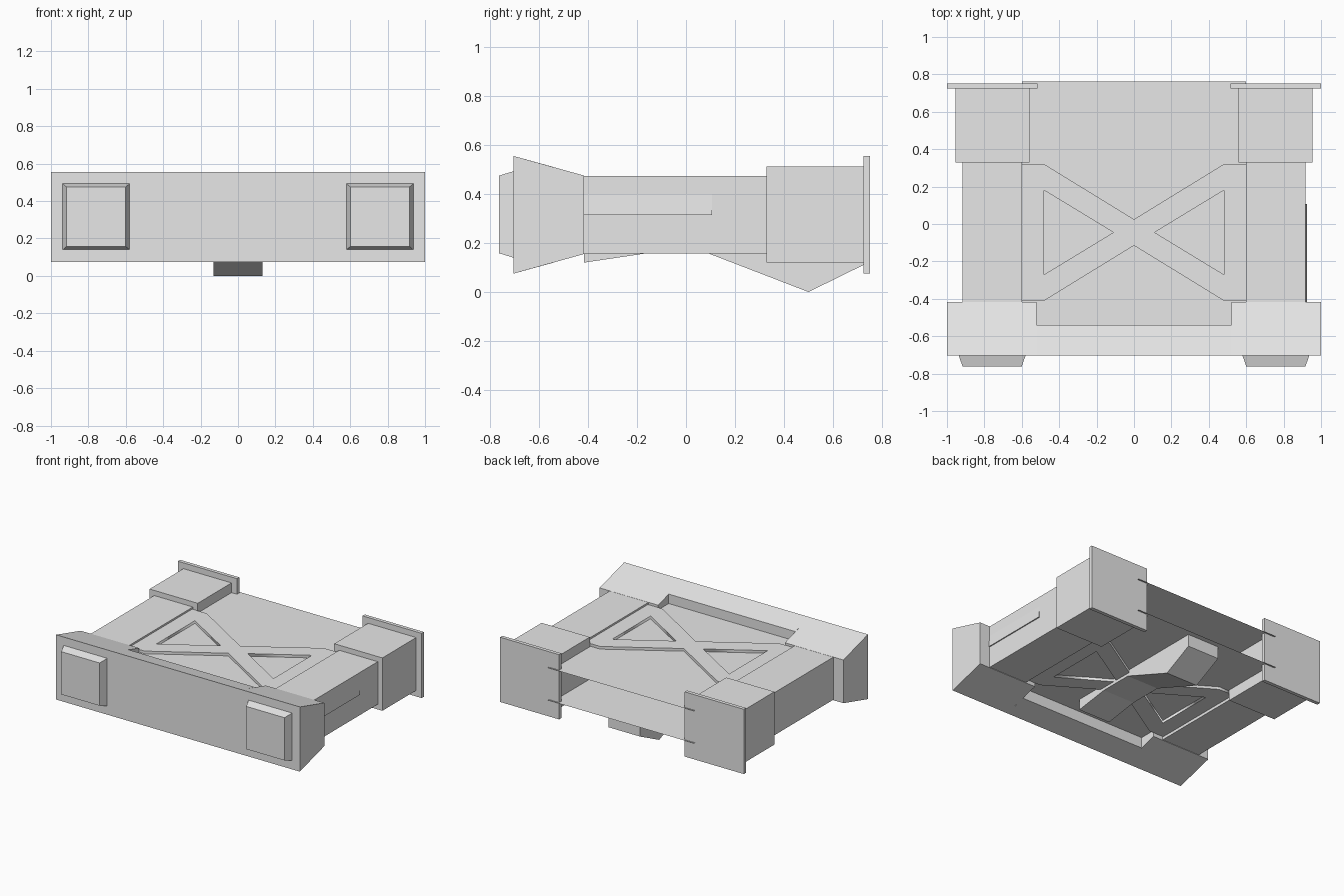
import bpy, bmesh
from mathutils import Vector

if "Cube" in bpy.data.objects:
    bpy.data.objects.remove(bpy.data.objects["Cube"], do_unlink=True)

grey = bpy.data.materials.new("plain grey")
grey.use_nodes = True
grey.diffuse_color = (0.8, 0.8, 0.8, 1)
grey.node_tree.nodes["Principled BSDF"].inputs["Base Color"].default_value = (0.8, 0.8, 0.8, 1)


def finish(name, bm):
    bmesh.ops.recalc_face_normals(bm, faces=bm.faces)
    mesh = bpy.data.meshes.new(name)
    bm.to_mesh(mesh)
    bm.free()
    mesh.materials.append(grey)
    obj = bpy.data.objects.new(name, mesh)
    bpy.context.collection.objects.link(obj)
    return obj


def prism(name, points, axis, start, end):
    """Extrude a profile along x (points are y, z) or along y (points are x, z)."""
    bm = bmesh.new()
    place = (lambda p: (start, *p)) if axis == "x" else (lambda p: (p[0], start, p[1]))
    face = bm.faces.new([bm.verts.new(place(p)) for p in points])
    out = bmesh.ops.extrude_face_region(bm, geom=[face])
    shift = Vector((end - start, 0, 0)) if axis == "x" else Vector((0, end - start, 0))
    bmesh.ops.translate(bm, verts=[v for v in out["geom"] if isinstance(v, bmesh.types.BMVert)], vec=shift)
    return finish(name, bm)


def box(name, x, y, z):
    return prism(name, [(x[0], z[0]), (x[1], z[0]), (x[1], z[1]), (x[0], z[1])], "y", *y)


def span(side, a, b):
    return sorted((side * a, side * b))


TOP, BOTTOM = 0.44, 0.20      # levels of the two floor sheets
FRONT, BACK = -0.704, -0.416  # bumper depth

# Bumper: solid tapered ends and a notched middle
end_profile = [(FRONT, 0.075), (FRONT, 0.555), (BACK, 0.475), (BACK, 0.155)]
mid_profile = [(FRONT, 0.075), (FRONT, 0.555), (-0.54, 0.51), (-0.54, TOP),
               (BACK, TOP), (BACK, BOTTOM), (-0.54, BOTTOM), (-0.54, 0.12)]
prism("bumper_middle", mid_profile, "x", -0.52, 0.52)

for side, label in ((1, "left"), (-1, "right")):
    prism("bumper_end_" + label, end_profile, "x", *span(side, 0.52, 1))
    # Side rail, rear post and its end plate
    box("side_rail_" + label, span(side, 0.6, 0.917), (BACK, 0.33), (0.158, 0.474))
    box("rear_post_" + label, span(side, 0.56, 0.955), (0.328, 0.724), (0.12, 0.512))
    box("end_plate_" + label, span(side, 0.515, 1), (0.724, 0.751), (0.075, 0.555))
    # Lamp block with bevelled rim
    lamp = box("lamp_block_" + label, span(side, 0.58, 0.937), (-0.763, FRONT), (0.14, 0.493))
    for v in lamp.data.vertices:
        if v.co.y < FRONT - 0.01:
            v.co.x += 0.021 if v.co.x < side * 0.758 else -0.021
            v.co.z += 0.018 if v.co.z < 0.3 else -0.018

# Thin lip on one rail
prism("rail_lip", [(0.916, 0.41), (0.925, 0.315), (0.916, 0.315)], "y", BACK, 0.107)


def sheet(name, z):
    bm = bmesh.new()
    bm.faces.new([bm.verts.new((x, y, z)) for x, y in
                  ((-0.6, BACK), (0.6, BACK), (0.6, 0.763), (-0.6, 0.763))])
    return finish(name, bm)


def brace(name, z):
    """X-shaped raised plate with two triangular openings."""
    half = [(0, 0.025), (0.48, 0.32), (0.6, 0.32), (0.6, -0.41), (0.48, -0.41), (0, -0.115)]
    outline = half + [(-x, y) for x, y in half[-2:0:-1]]
    hole = [(0.48, 0.18), (0.48, -0.27), (0.11, -0.045)]
    curve = bpy.data.curves.new(name + "_curve", "CURVE")
    curve.dimensions = "2D"
    curve.fill_mode = "BOTH"
    curve.extrude = 0.01
    for loop in (outline, hole, [(-x, y) for x, y in hole]):
        spline = curve.splines.new("POLY")
        spline.points.add(len(loop) - 1)
        for point, (x, y) in zip(spline.points, loop):
            point.co = (x, y, 0, 1)
        spline.use_cyclic_u = True
    helper = bpy.data.objects.new(name + "_helper", curve)
    bpy.context.collection.objects.link(helper)
    bpy.context.view_layer.update()
    mesh = bpy.data.meshes.new_from_object(helper.evaluated_get(bpy.context.evaluated_depsgraph_get()))
    bpy.data.objects.remove(helper, do_unlink=True)
    bm = bmesh.new()
    bm.from_mesh(mesh)
    bpy.data.meshes.remove(mesh)
    bmesh.ops.remove_doubles(bm, verts=bm.verts, dist=0.0001)
    bmesh.ops.dissolve_limit(bm, angle_limit=0.01, verts=bm.verts, edges=bm.edges)
    bmesh.ops.translate(bm, verts=bm.verts, vec=(0, 0, z))
    return finish(name, bm)


# Floor sheets and braces
sheet("upper_sheet", TOP)
sheet("lower_sheet", BOTTOM)
brace("upper_brace", TOP + 0.011)
brace("lower_brace", BOTTOM - 0.011)

# Central keel under the lower sheet
prism("keel", [(BACK, BOTTOM), (BACK, 0.12), (-0.16, 0.158), (0.09, 0.158), (0.5, 0),
               (0.724, 0.11), (0.724, BOTTOM)], "x", -0.13, 0.13)
